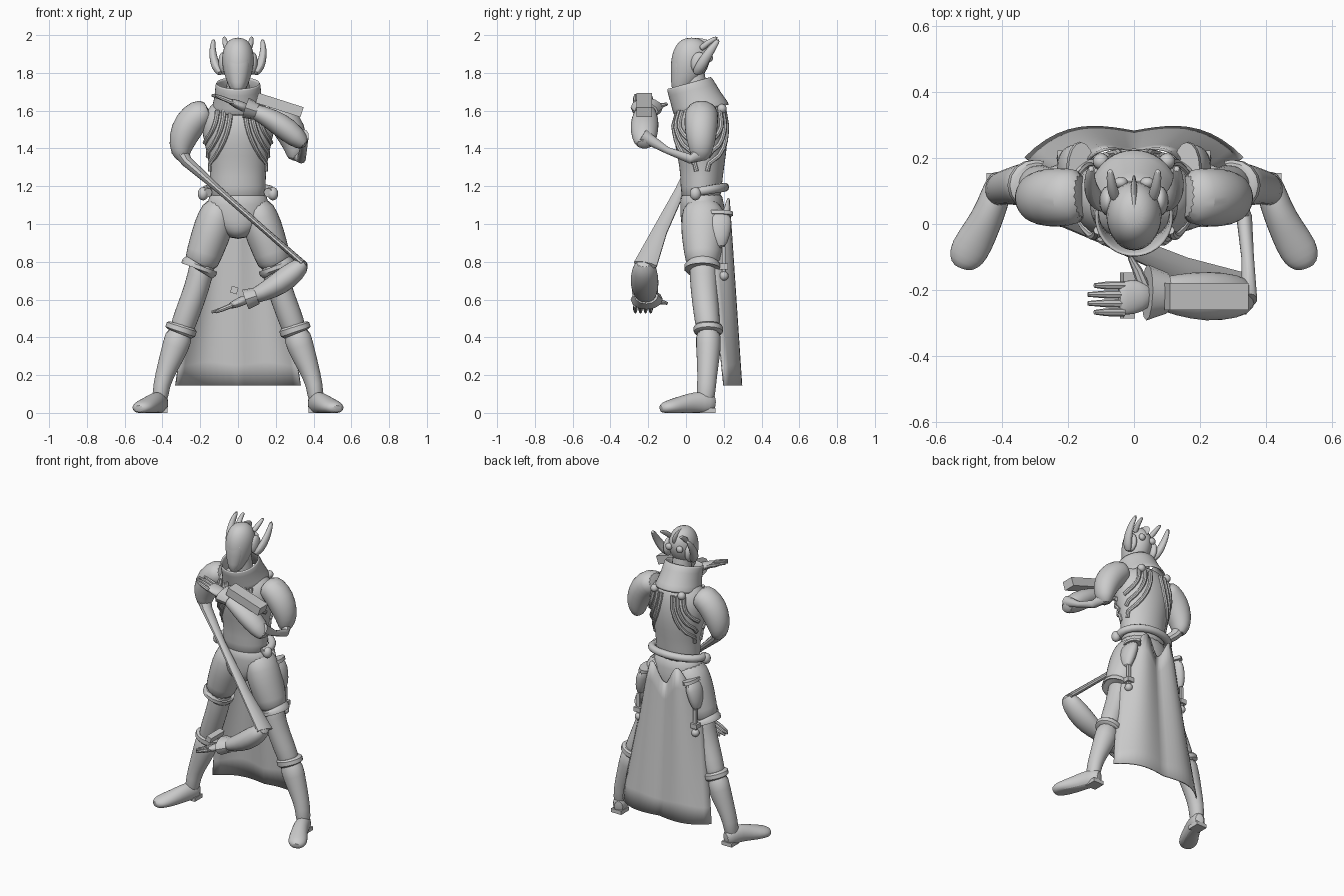
import bpy, bmesh, math
from mathutils import Vector, Matrix

cube = bpy.data.objects.get("Cube")
if cube:
    bpy.data.objects.remove(cube, do_unlink=True)

grey = bpy.data.materials.new("plain_grey")
grey.use_nodes = True
grey.diffuse_color = (0.6, 0.6, 0.6, 1)
grey.node_tree.nodes["Principled BSDF"].inputs["Base Color"].default_value = (0.6, 0.6, 0.6, 1)
X, Y, Z = Vector((1, 0, 0)), Vector((0, 1, 0)), Vector((0, 0, 1))


def finish(name, bm, mirror=False, smooth=True, subdiv=0, thick=0):
    bmesh.ops.recalc_face_normals(bm, faces=bm.faces)
    me = bpy.data.meshes.new(name)
    bm.to_mesh(me)
    bm.free()
    ob = bpy.data.objects.new(name, me)
    bpy.context.collection.objects.link(ob)
    me.materials.append(grey)
    if mirror:
        ob.modifiers.new("mirror", 'MIRROR').use_mirror_merge = False
    if thick:
        sol = ob.modifiers.new("thickness", 'SOLIDIFY')
        sol.thickness, sol.offset = thick, 0
    if subdiv:
        sub = ob.modifiers.new("subdivision", 'SUBSURF')
        sub.levels = sub.render_levels = subdiv
    if smooth:
        bpy.ops.object.select_all(action='DESELECT')
        bpy.context.view_layer.objects.active = ob
        ob.select_set(True)
        bpy.ops.object.shade_smooth_by_angle(angle=math.radians(40))
    return ob


def loft(name, rings, n=14, ref=Y, axis=None, caps=True, floor=None, **kw):
    """Rings are (x, y, z, half width across, half width along ref)."""
    bm = bmesh.new()
    pts = [Vector(r[:3]) for r in rings]
    loops = []
    for i, r in enumerate(rings):
        t = axis or (pts[min(i + 1, len(pts) - 1)] - pts[max(i - 1, 0)]).normalized()
        u = (ref - t * ref.dot(t)).normalized()
        v = t.cross(u)
        loop = []
        for k in range(n):
            a = 2 * math.pi * k / n
            p = pts[i] + v * (r[3] * math.cos(a)) + u * (r[4] * math.sin(a))
            if floor is not None:
                p.z = max(p.z, floor)
            loop.append(bm.verts.new(p))
        loops.append(loop)
    for a, b in zip(loops, loops[1:]):
        for k in range(n):
            bm.faces.new((a[k], a[(k + 1) % n], b[(k + 1) % n], b[k]))
    if caps:
        bm.faces.new(loops[0])
        bm.faces.new(loops[-1])
    return finish(name, bm, **kw)


def ball(name, pos, size, **kw):
    bm = bmesh.new()
    bmesh.ops.create_uvsphere(bm, u_segments=16, v_segments=10, radius=1,
                              matrix=Matrix.Translation(pos) @ Matrix.Diagonal((*size, 1)))
    return finish(name, bm, **kw)


def box(name, pos, size, tilt=0, **kw):
    bm = bmesh.new()
    bmesh.ops.create_cube(bm, size=1, matrix=Matrix.Translation(pos)
                          @ Matrix.Rotation(tilt, 4, 'Y') @ Matrix.Diagonal((*size, 1)))
    return finish(name, bm, smooth=False, **kw)


# Torso and pelvis: (z, y, half width, half depth)
TORSO = [(1.10, .08, .15, .105), (1.2, .08, .148, .11), (1.3, .085, .15, .118),
         (1.42, .08, .178, .142), (1.52, .075, .2, .145), (1.6, .08, .18, .125), (1.67, .08, .1, .09)]
loft("torso", [(0, y, z, a, b) for z, y, a, b in TORSO], n=20, axis=Z, subdiv=1)
loft("pelvis", [(0, .08, 1.19, .15, .112), (0, .085, 1.1, .168, .118), (0, .09, 1.02, .165, .12),
                (0, .09, .96, .1, .11), (0, .09, .92, .035, .07)], n=20, axis=Z, subdiv=1)
loft("neck", [(0, .06, 1.6, .07, .07), (0, .04, 1.8, .055, .06)], axis=Z)


def on_torso(x, z, side):
    for (z0, *p), (z1, *q) in zip(TORSO, TORSO[1:]):
        if z0 <= z <= z1:
            y, a, b = (m + (k - m) * (z - z0) / (z1 - z0) for m, k in zip(p, q))
            x = min(x, a * .97)
            return x, y + side * b * math.sqrt(1 - (x / a) ** 2), z


# Harness tubes fanning over chest and back
for side, word in ((-1, "chest"), (1, "back")):
    for i in range(3):
        path = []
        for k in range(9):
            t = k / 8
            x0 = .04 + .035 * i
            path.append((*on_torso(x0 + (.18 - x0) * t * t, 1.6 - (.32 - .075 * i) * t, side), .013, .013))
        loft(f"{word}_harness_tube_{i + 1}", path, n=8, ref=X, mirror=True)
ball("shoulder_knob", (.1, .19, 1.61), (.025, .025, .025), mirror=True)

# Collar: tilted flaring band
bm = bmesh.new()
loops = []
for y, z, rx, ry, slope in ((.085, 1.6, .14, .145, .2), (.05, 1.67, .115, .125, .2),
                            (.015, 1.75, .115, .115, .28)):
    loops.append([bm.verts.new((rx * math.cos(a), y + ry * math.sin(a), z + slope * ry * math.sin(a)))
                  for a in (2 * math.pi * k / 20 for k in range(20))])
for a, b in zip(loops, loops[1:]):
    for k in range(20):
        bm.faces.new((a[k], a[(k + 1) % 20], b[(k + 1) % 20], b[k]))
finish("collar", bm, thick=.016, subdiv=1)

# Helmeted head with face plate, crest, horns and rear knobs
loft("head", [(0, -.035, 1.69, .03, .035), (0, -.015, 1.73, .05, .06), (0, .01, 1.79, .075, .09),
              (0, .025, 1.86, .088, .108), (0, .03, 1.92, .083, .1), (0, .03, 1.965, .06, .072),
              (0, .03, 1.987, .025, .03)], n=18, axis=Z, subdiv=1)
loft("face_plate", [(0, -.045, 1.7, .03, .032), (0, -.03, 1.75, .05, .05), (0, -.025, 1.81, .066, .058),
                    (0, -.025, 1.88, .07, .055), (0, -.01, 1.9, .06, .045)], axis=Z, subdiv=1)
ball("crest", (0, .05, 1.94), (.012, .1, .045))
ball("ear_pod", (.08, .07, 1.85), (.025, .045, .06), mirror=True)
ball("rear_knob", (.04, .125, 1.88), (.022, .018, .022), mirror=True)
loft("outer_horn", [(.085, .05, 1.79, .02, .025), (.118, .075, 1.83, .027, .032), (.133, .11, 1.89, .022, .028),
                    (.135, .145, 1.94, .016, .02), (.128, .175, 1.98, .01, .012)], n=10, mirror=True, subdiv=1)
loft("inner_horn", [(.055, .07, 1.92, .02, .02), (.07, .12, 1.965, .016, .016),
                    (.073, .17, 1.99, .01, .01)], n=10, mirror=True, subdiv=1)

# Legs, shorts and boots
loft("shorts_leg", [(.09, .09, 1.13, .075, .1), (.115, .09, 1.03, .105, .118), (.145, .09, .94, .105, .118),
                    (.18, .09, .84, .096, .1), (.205, .088, .765, .09, .09)], n=16, mirror=True, subdiv=1)
loft("shorts_hem", [(.199, .088, .785, .088, .088), (.202, .088, .78, .098, .098),
                    (.208, .088, .76, .098, .098), (.211, .088, .755, .086, .086)], n=18, mirror=True)
loft("leg", [(.175, .09, .87, .07, .08), (.2, .092, .72, .068, .075), (.24, .1, .6, .068, .072),
             (.29, .115, .47, .068, .068), (.31, .12, .4, .06, .06)], mirror=True, subdiv=1)
loft("boot_cuff", [(.295, .118, .465, .07, .068), (.298, .118, .455, .083, .077),
                   (.306, .118, .43, .083, .077), (.31, .118, .42, .07, .066)], n=16, mirror=True)
loft("boot_shaft", [(.3, .118, .45, .077, .072), (.33, .12, .35, .074, .068), (.37, .115, .25, .058, .058),
                    (.407, .11, .15, .044, .05), (.415, .1, .04, .045, .052)], mirror=True, subdiv=1)
loft("boot_foot", [(.395, .155, .045, .03, .045), (.41, .12, .05, .046, .062), (.432, .05, .055, .048, .06),
                   (.465, -.02, .04, .055, .052), (.5, -.08, .03, .062, .042), (.518, -.115, .026, .05, .032),
                   (.525, -.135, .02, .025, .02)], ref=Z, floor=0, mirror=True, subdiv=1)
box("boot_heel", (.41, .115, .0125), (.075, .08, .025), mirror=True)

# Long cape hanging behind the legs
bm = bmesh.new()
rows = []
for r in range(9):
    t = r / 8
    row = []
    for c in range(21):
        u = c / 10 - 1
        top = 1.08 - .07 * math.cos(2 * math.pi * u) - .05 * u * u
        z = top + (.145 - top) * t
        y = .215 + .065 * t + .018 * math.sin(math.pi * abs(u)) - (.1 - .02 * t) * abs(u) ** 3.5
        row.append(bm.verts.new(((.19 + .14 * t ** .8) * u, y, z)))
    rows.append(row)
for a, b in zip(rows, rows[1:]):
    for k in range(20):
        bm.faces.new((a[k], a[k + 1], b[k + 1], b[k]))
finish("cape", bm, thick=.008)

# Belt around sides and back, hip pouches and hanging straps
belt = []
for k in range(17):
    a = math.radians(-25 + 230 * k / 16)
    belt.append((.175 * math.cos(a), .085 + .12 * math.sin(a), 1.175 + .02 * math.sin(a), .024, .024))
loft("belt", belt, n=10, ref=Z)
ball("belt_clasp", (.185, .05, 1.16), (.028, .03, .035), mirror=True)
loft("hip_pouch", [(.165, .17, 1.06, .03, .07), (.185, .17, 1.0, .045, .075), (.2, .175, .93, .04, .06),
                   (.21, .185, .87, .02, .025)], mirror=True, subdiv=1)
loft("pouch_rim", [(.16, .17, 1.065, .04, .078), (.165, .17, 1.045, .042, .08)], n=16, mirror=True)
box("pouch_strap", (.21, .2, .81), (.02, .018, .14), mirror=True)
box("strap_clip", (.21, .2, .775), (.045, .045, .03), mirror=True)
ball("strap_bead", (.21, .2, .725), (.025, .025, .025), mirror=True)

# Upper arms
loft("upper_arm", [(.15, .085, 1.6, .06, .08), (.2, .082, 1.585, .085, .09), (.26, .08, 1.53, .088, .092),
                   (.295, .08, 1.45, .078, .08), (.305, .08, 1.38, .055, .062),
                   (.29, .07, 1.335, .03, .04)], n=16, mirror=True, subdiv=1)

# Thin stretched links from elbows to forearms
loft("right_arm_link", [(-.315, .08, 1.4, .045, .05), (-.27, .055, 1.33, .03, .04), (-.1, -.03, 1.18, .018, .028),
                        (.15, -.14, .96, .016, .042), (.35, -.215, .785, .018, .065)], n=10)
loft("left_arm_link", [(.31, .07, 1.37, .04, .03), (.335, .02, 1.345, .025, .025), (.345, -.1, 1.39, .018, .02),
                       (.35, -.23, 1.47, .035, .025)], n=10, ref=X)


# Forearm with cuff, palm, fingers and thumb
def forearm(side, base, rise):
    def at(x, y, h):
        return x, y, base + rise * h
    def sect(x, y, h, a, b):
        return (*at(x, y, h), a, b)
    loft(side + "_forearm", [sect(.36, -.22, -.02, .03, .045), sect(.31, -.22, .03, .062, .07),
                             sect(.22, -.22, .1, .066, .08), sect(.13, -.215, .15, .048, .065),
                             sect(.05, -.21, .18, .036, .045)], subdiv=1)
    loft(side + "_cuff", [sect(.1, -.21, .165, .045, .062), sect(.04, -.208, .185, .055, .085)], n=12)
    loft(side + "_palm", [sect(.05, -.21, .18, .026, .035), sect(.015, -.22, .195, .026, .052),
                          sect(-.03, -.225, .215, .02, .055), sect(-.05, -.225, .222, .012, .045)], subdiv=1)
    for i in range(4):
        y, tip = -.187 - .027 * i, -.12 - .02 * (i in (1, 2))
        loft(f"{side}_finger_{i + 1}", [sect(-.03, y, .215, .013, .013), sect(-.085, y, .237, .012, .012),
                                        sect(tip, y, .252, .007, .007)], n=8)
    loft(side + "_thumb", [sect(.03, -.19, .185, .018, .018), sect(.01, -.14, .195, .015, .015),
                           sect(-.012, -.1, .205, .008, .008)], n=8, ref=Z)


forearm("left", 1.43, 1)
forearm("right", .785, -1)
box("gauntlet_block", (.22, -.22, 1.63), (.25, .082, .055), tilt=.31)
box("hand_bar", (-.02, -.217, .65), (.036, .14, .036), tilt=.3)
